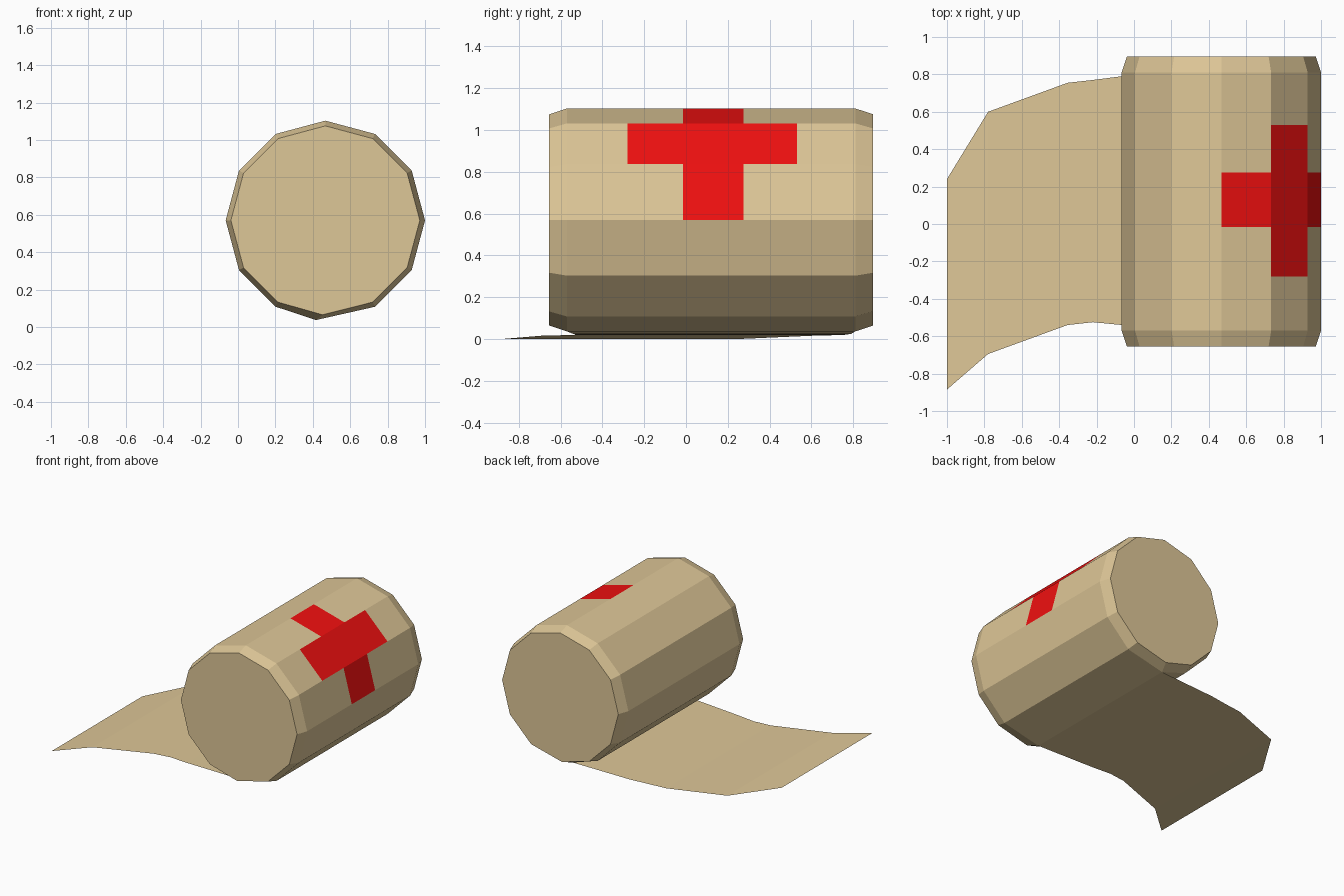
import bpy, bmesh
from math import cos, sin, pi

if "Cube" in bpy.data.objects:
    bpy.data.objects.remove(bpy.data.objects["Cube"])


def material(name, color):
    m = bpy.data.materials.new(name)
    m.diffuse_color = color
    m.use_nodes = True
    m.node_tree.nodes["Principled BSDF"].inputs["Base Color"].default_value = m.diffuse_color
    return m


CLOTH = material("cloth_tan", (0.73, 0.57, 0.31, 1))
RED = material("red", (0.87, 0.005, 0.005, 1))


def finish(name, bm, mats):
    mesh = bpy.data.meshes.new(name)
    bm.to_mesh(mesh)
    bm.free()
    for m in mats:
        mesh.materials.append(m)
    obj = bpy.data.objects.new(name, mesh)
    bpy.context.collection.objects.link(obj)
    return obj


# Bandage roll: 12-sided barrel along y with chamfered ends
SIDES, CX, CZ, R, R_CAP = 12, 0.467, 0.57, 0.533, 0.505
stations = [(-0.655, R_CAP), (-0.57, R), (-0.28, R), (-0.015, R),
            (0.275, R), (0.53, R), (0.81, R), (0.895, R_CAP)]
bm = bmesh.new()
rings = []
for y, r in stations:
    ring = [bm.verts.new((CX + r * cos(2 * pi * i / SIDES), y,
                          CZ + r * sin(2 * pi * i / SIDES))) for i in range(SIDES)]
    # the lowest corner is pulled towards the loose end
    ring[9].co.x -= 0.05 if r == R else 0.015
    rings.append(ring)

# Red cross marking: long bar on one facet, short arms on its neighbours
red_cells = {(2, 1), (3, 1), (4, 1), (3, 0), (3, 2)}
for s in range(len(rings) - 1):
    a, b = rings[s], rings[s + 1]
    for i in range(SIDES):
        j = (i + 1) % SIDES
        f = bm.faces.new((a[i], a[j], b[j], b[i]))
        f.material_index = int((s, i) in red_cells)
bm.faces.new(rings[0])
bm.faces.new(rings[-1])
bmesh.ops.recalc_face_normals(bm, faces=bm.faces)
finish("bandage_roll", bm, [CLOTH, RED])

# Loose end: thin flat strip, each row is (x, y front, y back, z)
rows = [(-1.0, -0.885, 0.24, 0.0), (-0.78, -0.695, 0.60, 0.016),
        (-0.355, -0.54, 0.755, 0.02), (-0.22, -0.525, 0.77, 0.022),
        (-0.065, -0.54, 0.79, 0.025), (0.417, -0.57, 0.81, 0.037)]
bm = bmesh.new()
pairs = [(bm.verts.new((x, y0, z)), bm.verts.new((x, y1, z))) for x, y0, y1, z in rows]
for (a, b), (c, d) in zip(pairs, pairs[1:]):
    bm.faces.new((a, c, d, b))
finish("loose_strip", bm, [CLOTH])
